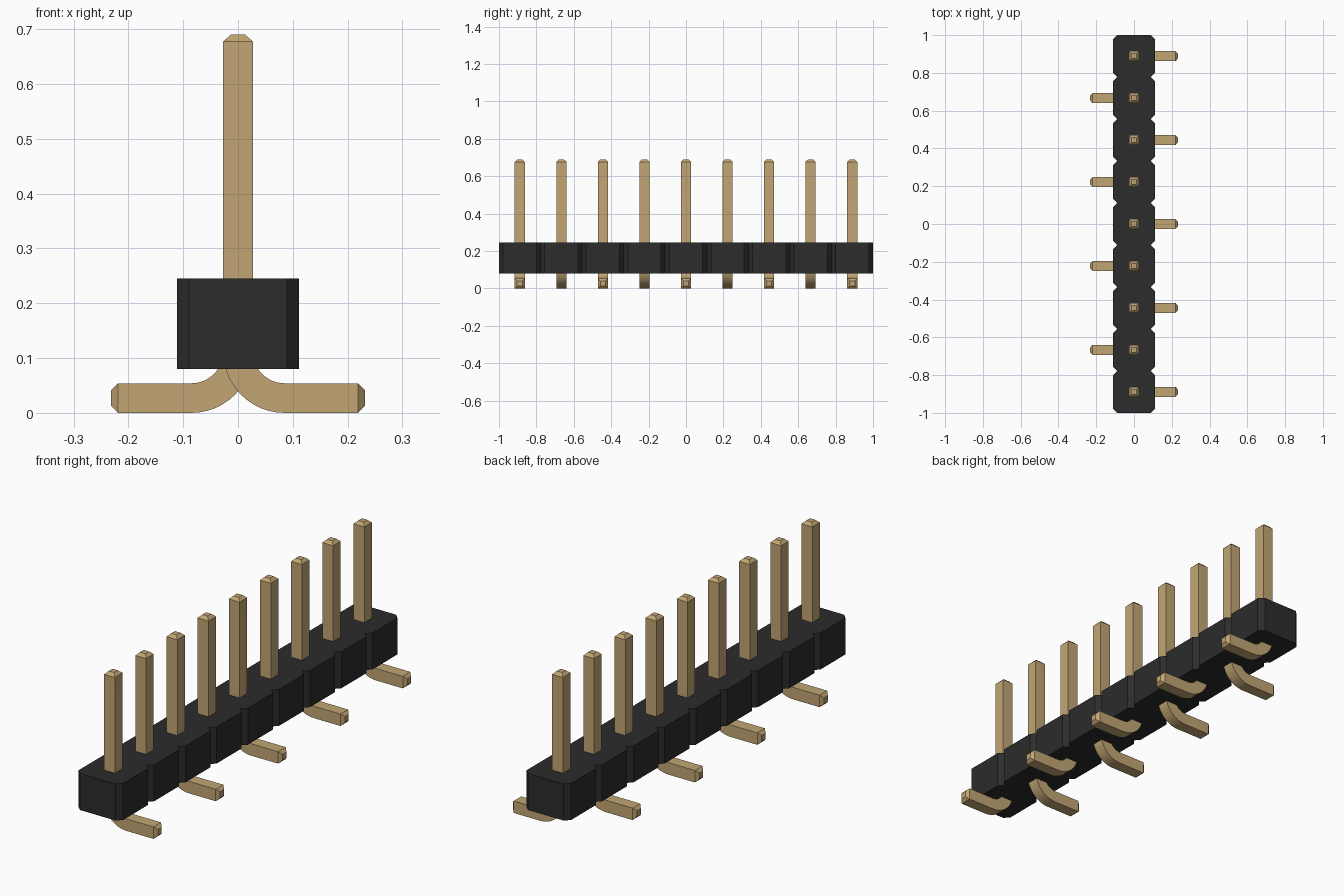
import bpy
import bmesh
from math import sin, cos, pi, radians
from mathutils import Vector

cube = bpy.data.objects.get("Cube")
if cube:
    bpy.data.objects.remove(cube, do_unlink=True)

COUNT = 9
PITCH = 2 / COUNT
HALF_PIN = 0.027
CHAMFER = 0.022


def make_material(name, rgb):
    mat = bpy.data.materials.new(name)
    mat.use_nodes = True
    color = (*rgb, 1)
    mat.diffuse_color = color
    mat.node_tree.nodes["Principled BSDF"].inputs["Base Color"].default_value = color
    return mat


def add_object(name, bm, mat):
    bmesh.ops.recalc_face_normals(bm, faces=bm.faces)
    mesh = bpy.data.meshes.new(name)
    bm.to_mesh(mesh)
    bm.free()
    mesh.materials.append(mat)
    obj = bpy.data.objects.new(name, mesh)
    bpy.context.collection.objects.link(obj)
    return obj


gold = make_material("gold metal", (0.54, 0.38, 0.175))
black = make_material("black plastic", (0.025, 0.025, 0.025))

# Housing: notched outline, extruded upward
half = PITCH / 2
right_side = []
for i in range(COUNT):
    y = (i - (COUNT - 1) / 2) * PITCH
    right_side += [(half - CHAMFER, y - half), (half, y - half + CHAMFER),
                   (half, y + half - CHAMFER)]
right_side.append((half - CHAMFER, 1))
outline = right_side + [(-x, y) for x, y in reversed(right_side)]
bm = bmesh.new()
base = bm.faces.new([bm.verts.new((x, y, 0.08)) for x, y in outline])
top = bmesh.ops.extrude_face_region(bm, geom=[base])["geom"]
bmesh.ops.translate(bm, vec=(0, 0, 0.165),
                    verts=[v for v in top if isinstance(v, bmesh.types.BMVert)])
add_object("housing", bm, black)

# Pin path: centre point, sideways direction, section scale
RADIUS = 0.085
CENTER_Z = RADIUS + HALF_PIN
STEPS = 12
path = [(0.232, HALF_PIN, pi / 2, 0.5), (0.219, HALF_PIN, pi / 2, 1)]
for i in range(STEPS + 1):
    a = pi / 2 * (1 - i / STEPS)
    path.append((RADIUS * (1 - cos(a)), CENTER_Z - RADIUS * sin(a), a, 1))
path += [(0, 0.677, 0, 1), (0, 0.69, 0, 0.5)]


def make_pin(index):
    side = 1 if index % 2 == 0 else -1
    y = (index - (COUNT - 1) / 2) * PITCH
    bm = bmesh.new()
    rings = []
    for x, z, a, scale in path:
        h = HALF_PIN * scale
        across = Vector((cos(a), 0, sin(a))) * h
        ring = []
        for u, v in ((-1, -1), (1, -1), (1, 1), (-1, 1)):
            p = Vector((x, v * h, z)) + across * u
            ring.append(bm.verts.new((side * p.x, y + p.y, p.z)))
        rings.append(ring)
    for r, s in zip(rings, rings[1:]):
        for k in range(4):
            n = (k + 1) % 4
            bm.faces.new((r[k], r[n], s[n], s[k]))
    bm.faces.new(rings[0])
    bm.faces.new(rings[-1])
    return add_object(f"pin_{index + 1}", bm, gold)


# Pins with feet alternating left and right
pins = [make_pin(i) for i in range(COUNT)]
bpy.ops.object.select_all(action="DESELECT")
for pin in pins:
    pin.select_set(True)
bpy.context.view_layer.objects.active = pins[0]
bpy.ops.object.shade_smooth_by_angle(angle=radians(30))
